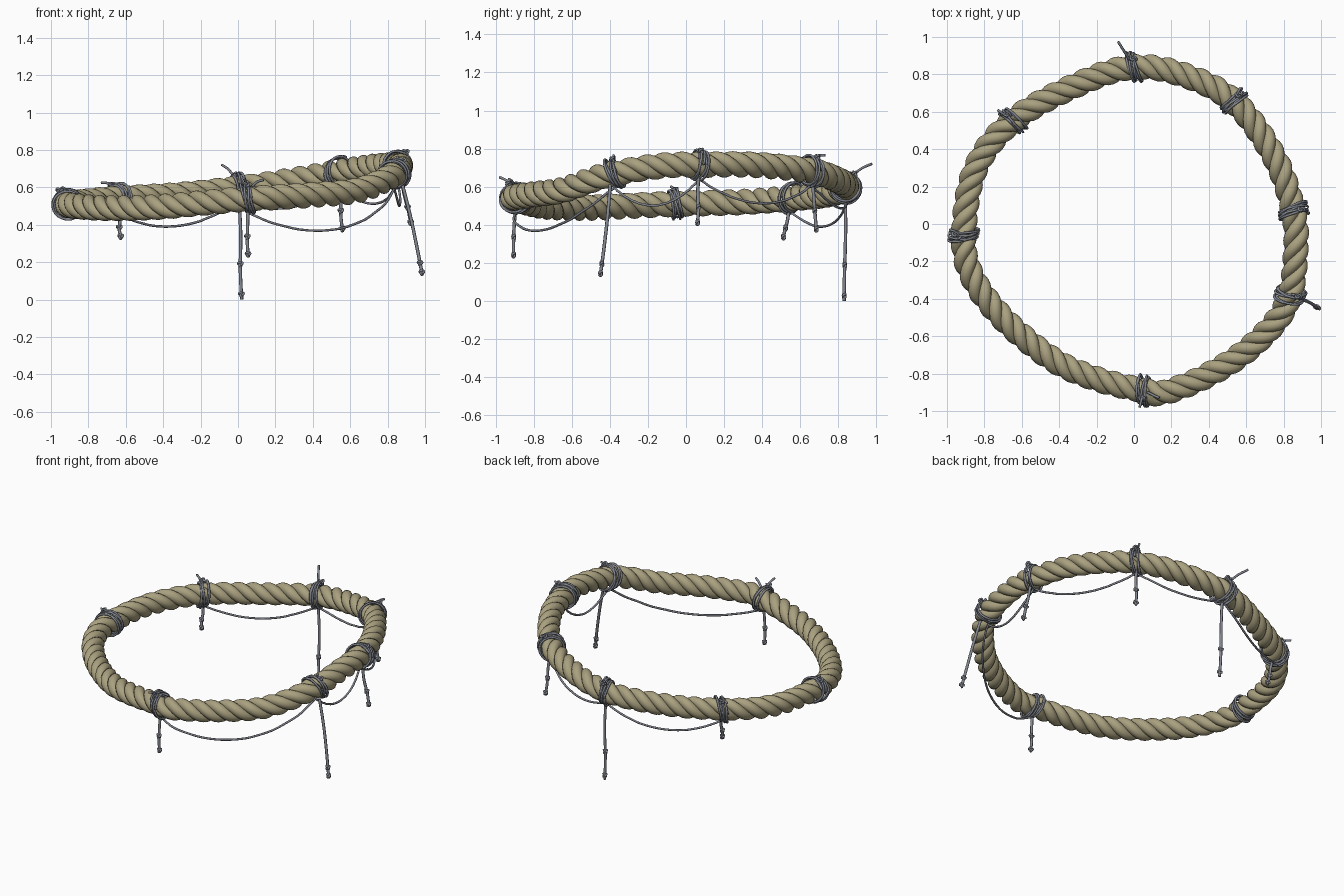
import bpy, bmesh, math, random
from mathutils import Vector as V

if "Cube" in bpy.data.objects:
    bpy.data.objects.remove(bpy.data.objects["Cube"])
random.seed(4)

def material(name, col):
    m = bpy.data.materials.new(name)
    m.diffuse_color = (*col, 1)
    m.use_nodes = True
    m.node_tree.nodes["Principled BSDF"].inputs["Base Color"].default_value = m.diffuse_color
    return m

TAN = material("tan rope", (0.40, 0.355, 0.215))
GREY = material("grey cord", (0.225, 0.24, 0.275))

def spline(pts, closed=False, sub=24):
    """Catmull-Rom curve through the points"""
    n, out = len(pts), []
    get = (lambda i: pts[i % n]) if closed else (lambda i: pts[max(0, min(n - 1, i))])
    for i in range(n if closed else n - 1):
        a, b, c, d = (get(i + k) for k in (-1, 0, 1, 2))
        for k in range(sub):
            t = k / sub
            out.append(0.5 * (2 * b + (c - a) * t + (2 * a - 5 * b + 4 * c - d) * t * t
                              + (3 * b - a - 3 * c + d) * t ** 3))
    out.append(get(n if closed else n - 1).copy())
    return out

def resample(pts, count):
    """count + 1 points evenly spaced along a polyline"""
    acc = [0]
    for a, b in zip(pts, pts[1:]):
        acc.append(acc[-1] + (b - a).length)
    out, j = [], 0
    for i in range(count + 1):
        s = acc[-1] * i / count
        while j < len(pts) - 2 and acc[j + 1] < s:
            j += 1
        out.append(pts[j].lerp(pts[j + 1], (s - acc[j]) / max(acc[j + 1] - acc[j], 1e-9)))
    return out

def tube(bm, pts, refs, r, sides, closed=False):
    """Round tube; refs give the zero direction of each ring"""
    n, rings = len(pts), []
    for i, p in enumerate(pts):
        if closed:
            t = (pts[(i + 1) % n] - pts[i - 1]).normalized()
        else:
            t = (pts[min(i + 1, n - 1)] - pts[max(i - 1, 0)]).normalized()
        u = (refs[i] - t * refs[i].dot(t)).normalized()
        w = t.cross(u)
        rings.append([bm.verts.new(p + r * (u * math.cos(a) + w * math.sin(a)))
                      for a in (2 * math.pi * k / sides for k in range(sides))])
    for i in range(n if closed else n - 1):
        A, B = rings[i], rings[(i + 1) % n]
        for k in range(sides):
            l = (k + 1) % sides
            bm.faces.new((A[k], A[l], B[l], B[k]))
    if not closed:
        bm.faces.new(rings[0][::-1])
        bm.faces.new(rings[-1])

def cord(bm, path, r, step=0.011):
    """Thin round cord along a path"""
    length = sum((b - a).length for a, b in zip(path, path[1:]))
    pts = resample(path, max(6, int(length / step)))
    u, refs = V((0.31, 0.52, 0.79)), []
    for i in range(len(pts)):
        t = (pts[min(i + 1, len(pts) - 1)] - pts[max(i - 1, 0)]).normalized()
        u = (u - t * u.dot(t)).normalized()
        refs.append(u)
    tube(bm, pts, refs, r, 8)

def knot(bm, c, size, r):
    """Small trefoil knot"""
    pts = []
    for i in range(41):
        t = 2 * math.pi * i / 40
        pts.append(c + size / 3 * V((math.sin(t) + 2 * math.sin(2 * t), -1.6 * math.sin(3 * t),
                                     math.cos(t) - 2 * math.cos(2 * t))))
    cord(bm, pts, r, 0.006)

def finish(bm, name, mat):
    bmesh.ops.recalc_face_normals(bm, faces=bm.faces)
    me = bpy.data.meshes.new(name)
    bm.to_mesh(me)
    bm.free()
    me.materials.append(mat)
    me.shade_smooth()
    ob = bpy.data.objects.new(name, me)
    bpy.context.collection.objects.link(ob)

# Centre line of the sagging ring, counter-clockwise from the back
RING = [V(p) for p in (
    (0, .84, .595), (-.315, .74, .56), (-.65, .55, .54), (-.85, .29, .52), (-.91, -.06, .51),
    (-.865, -.28, .50), (-.70, -.505, .49), (-.44, -.72, .495), (-.21, -.825, .515), (.05, -.89, .54),
    (.165, -.90, .545), (.41, -.80, .56), (.645, -.64, .585), (.82, -.42, .66), (.865, -.13, .71),
    (.85, .075, .715), (.755, .35, .715), (.55, .64, .685), (.30, .785, .64))]
N = 720
line = resample(spline(RING, True), N)[:N]

def frame(i):
    t = (line[(i + 2) % N] - line[i - 2]).normalized()
    n = V((t.y, -t.x, 0)).normalized()      # outward
    return t, n, t.cross(n)

# Thick three-strand rope
bm = bmesh.new()
STRANDS, TURNS = 3, 20
for k in range(STRANDS):
    pts, refs = [], []
    for i in range(N):
        t, n, b = frame(i)
        a = 2 * math.pi * (TURNS * i / N + k / STRANDS)
        d = n * math.cos(a) + b * math.sin(a)
        pts.append(line[i] + d * 0.0355)
        refs.append(d)
    tube(bm, pts, refs, 0.034, 14, True)
finish(bm, "rope_ring", TAN)

# Places where thin cord is lashed round the rope
SPOTS = {"back": (0, .84), "back_left": (-.65, .55), "left": (-.925, -.06), "front": (.05, -.89),
         "front_right": (.845, -.38), "right": (.85, .07), "back_right": (.54, .66)}
where = {k: min(range(N), key=lambda i: (line[i].xy - V(p)).length) for k, p in SPOTS.items()}

bm = bmesh.new()
for key, i in where.items():
    c = line[i]
    t, n, b = frame(i)
    ph, turns, path = random.uniform(0, 6), 5, []
    for j in range(turns * 28 + 1):
        a = 2 * math.pi * j / 28
        slide = 0.024 * math.sin(0.43 * a + ph) + 0.016 * math.sin(a + ph)
        rad = 0.076 + 0.006 * math.sin(1.37 * a + ph)
        path.append(c + t * slide + rad * (n * math.cos(a) + b * math.sin(a)))
    cord(bm, path, 0.0065)
    knot(bm, c + n * 0.045 + V((0, 0, 0.072)), 0.018, 0.006)
finish(bm, "lashings", GREY)

# Hanging tails with knots: end point and knot positions along the tail
TAILS = {"back": ((.02, .83, 0), (.62, .93)), "front": ((.055, -.905, .23), (.55, .92)),
         "front_right": ((.985, -.45, .135), (.84, .97)), "right": ((.925, .06, .40), (.6, .93)),
         "back_left": ((-.625, .51, .33), (.6, .92)), "back_right": ((.56, .685, .365), (.55, .93))}
bm = bmesh.new()
for key, (end, knots) in TAILS.items():
    c = line[where[key]]
    end = V(end)
    start = V((c.x + (end.x - c.x) * 0.3, c.y + (end.y - c.y) * 0.3, c.z - 0.06))
    jig = [V((random.uniform(-.006, .006), random.uniform(-.006, .006), 0)) for _ in range(2)]
    path = spline([start, start.lerp(end, .35) + jig[0], start.lerp(end, .7) + jig[1], end])
    cord(bm, path, 0.009)
    for f in knots:
        knot(bm, path[int(f * (len(path) - 1))], 0.013, 0.0065)
finish(bm, "hanging_tails", GREY)

# Cords drooping from one lashing to the next, below the ring
bm = bmesh.new()
for a, b, sag in (("back", "back_left", .10), ("front", "front_right", .155),
                  ("front_right", "right", .115), ("right", "back_right", .11),
                  ("back_right", "back", .07)):
    i0, span = where[a], (where[b] - where[a]) % N
    z0, z1 = line[where[a]].z - .075, line[where[b]].z - .075
    path = []
    for j in range(25):
        f = j / 24
        p = line[(i0 + round(span * f)) % N]
        path.append(V((p.x, p.y, z0 + (z1 - z0) * f - 4 * sag * f * (1 - f))))
    cord(bm, path, 0.0065)
finish(bm, "drooping_cords", GREY)

# Loose cord ends sticking out of the lashings
STUBS = (("back", (-.085, .975, .72)), ("front", (.03, -.98, .65)), ("front", (.135, -.93, .64)),
         ("front_right", (.86, -.38, .765)), ("right", (.92, .07, .75)),
         ("back_right", (.57, .73, .765)), ("back_left", (-.73, .61, .625)),
         ("left", (-.985, -.03, .54)), ("left", (-.94, -.08, .60)))
bm = bmesh.new()
for key, end in STUBS:
    c, end = line[where[key]], V(end)
    start = c + V((0, 0, 0.065)) + V((end.x - c.x, end.y - c.y, 0)) * 0.25
    cord(bm, spline([start, start.lerp(end, .5) + V((0, 0, .008)), end], sub=8), 0.007)
finish(bm, "loose_ends", GREY)
